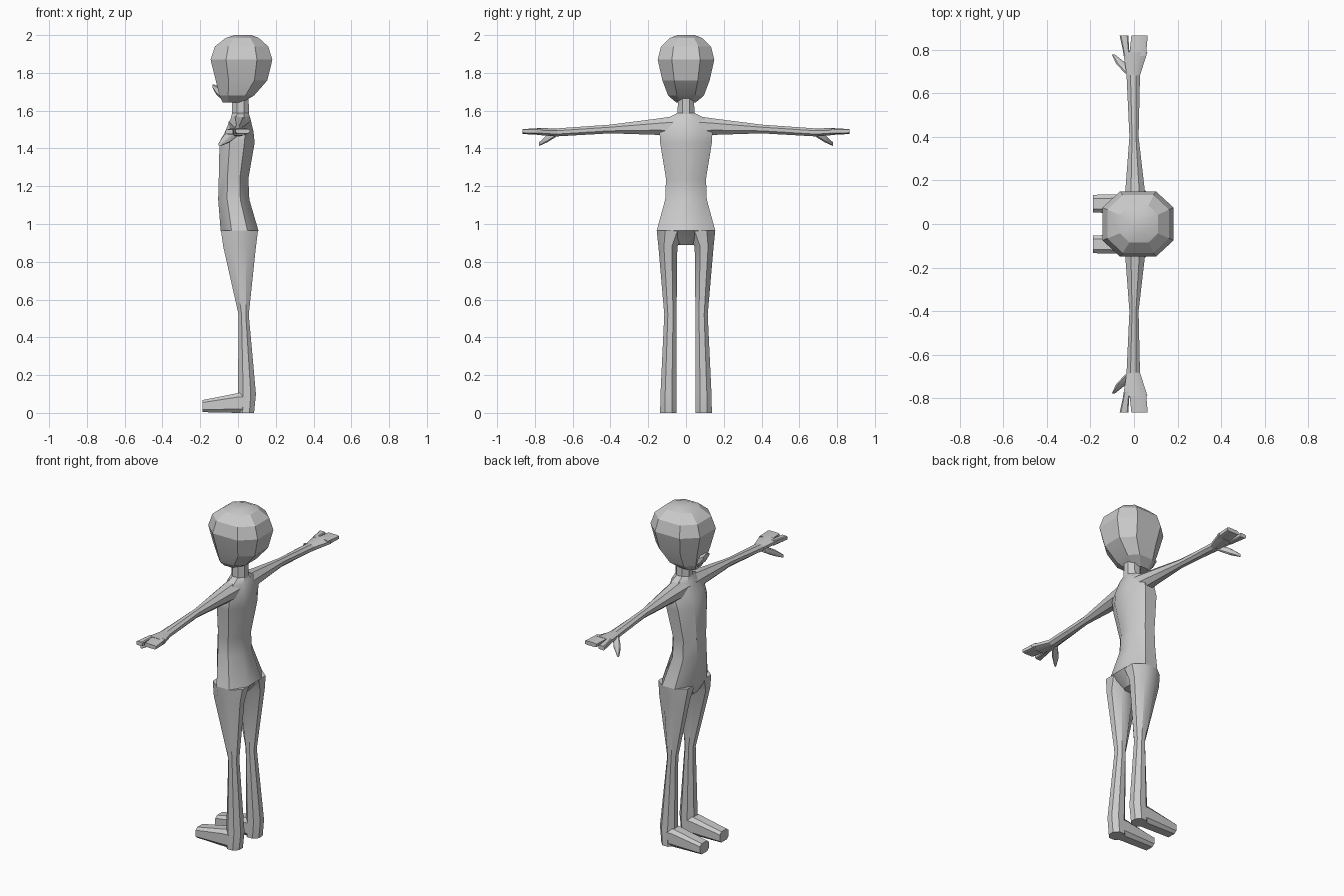
import bpy, bmesh, math
from mathutils import Vector


def loft(name, axis, sections, k=0.42, mirror=False, angle=35):
    """Skin eight-sided sections (pos, a0, a1, b0, b1) along an axis.
    (a, b) is (x, y) for z, (x, z) for y and (y, z) for x."""
    unit = [(1, -k), (1, k), (k, 1), (-k, 1), (-1, k), (-1, -k), (-k, -1), (k, -1)]
    bm = bmesh.new()
    rings = []
    for p, a0, a1, b0, b1 in sections:
        ring = []
        for u, v in unit:
            a = (a0 + a1) / 2 + u * (a1 - a0) / 2
            b = (b0 + b1) / 2 + v * (b1 - b0) / 2
            co = {'z': (a, b, p), 'y': (a, p, b), 'x': (p, a, b)}[axis]
            ring.append(bm.verts.new(co))
        rings.append(ring)
    for r, s in zip(rings, rings[1:]):
        for i in range(8):
            j = (i + 1) % 8
            bm.faces.new((r[i], r[j], s[j], s[i]))
    bm.faces.new(rings[0])
    bm.faces.new(rings[-1])
    bmesh.ops.recalc_face_normals(bm, faces=bm.faces)
    me = bpy.data.meshes.new(name)
    bm.to_mesh(me)
    bm.free()
    ob = bpy.data.objects.new(name, me)
    bpy.context.collection.objects.link(ob)
    bpy.ops.object.select_all(action='DESELECT')
    ob.select_set(True)
    bpy.context.view_layer.objects.active = ob
    bpy.ops.object.shade_smooth_by_angle(angle=math.radians(angle))
    if mirror:
        m = ob.modifiers.new("mirror", 'MIRROR')
        m.use_axis = (False, True, False)
        m.use_mirror_merge = False
    return ob


def sym(z, x0, x1, h):
    return (z, x0, x1, -h, h)


# Torso from crotch to the base of the neck
loft("torso", 'z', [
    sym(0.89, -0.06, 0.05, 0.05), sym(0.965, -0.092, 0.108, 0.155),
    sym(1.13, -0.105, 0.06, 0.11), sym(1.24, -0.102, 0.055, 0.106),
    sym(1.43, -0.098, 0.088, 0.137), sym(1.49, -0.068, 0.082, 0.14),
    sym(1.56, -0.038, 0.065, 0.10), sym(1.59, -0.03, 0.055, 0.042)])

# Neck
loft("neck", 'z', [sym(1.56, -0.032, 0.058, 0.045), sym(1.70, -0.03, 0.056, 0.042)])

# Head, faceted
loft("head", 'z', [
    sym(1.642, -0.08, 0.02, 0.05), sym(1.68, -0.098, 0.085, 0.095),
    sym(1.76, -0.118, 0.155, 0.125), sym(1.87, -0.145, 0.182, 0.15),
    sym(1.94, -0.122, 0.16, 0.132), sym(1.985, -0.065, 0.11, 0.085),
    sym(2.0, -0.02, 0.07, 0.045)], k=0.5, angle=20)

# Small beak-like mouth
loft("mouth", 'x', [
    (-0.135, -0.028, 0.028, 1.722, 1.74), (-0.115, -0.036, 0.036, 1.685, 1.735),
    (-0.07, -0.05, 0.05, 1.645, 1.73)], k=0.6, angle=20)

# Legs
loft("legs", 'z', [
    (0.0, 0.0, 0.085, 0.05, 0.137), (0.10, 0.0, 0.095, 0.05, 0.135),
    (0.52, 0.003, 0.057, 0.05, 0.115), (0.88, -0.078, 0.095, 0.046, 0.146),
    (0.965, -0.09, 0.106, 0.0, 0.155)], mirror=True)

# Feet
loft("feet", 'x', [
    (-0.187, 0.052, 0.134, 0.004, 0.068), (0.0, 0.05, 0.136, 0.0, 0.105),
    (0.04, 0.05, 0.136, 0.0, 0.105)], k=0.6, mirror=True)

# Arms
loft("arms", 'y', [
    (0.03, -0.05, 0.065, 1.46, 1.575), (0.15, -0.04, 0.05, 1.472, 1.558),
    (0.40, -0.021, 0.021, 1.48, 1.526), (0.70, -0.035, 0.028, 1.463, 1.505)],
    mirror=True)

# Palms, then the wide and narrow finger groups
loft("palms", 'y', [
    (0.68, -0.033, 0.027, 1.463, 1.506), (0.79, -0.05, 0.062, 1.472, 1.508)],
    mirror=True)
loft("wide_fingers", 'y', [
    (0.77, -0.022, 0.055, 1.475, 1.507), (0.865, -0.012, 0.063, 1.48, 1.503)],
    k=0.7, mirror=True)
loft("narrow_fingers", 'y', [
    (0.77, -0.045, -0.02, 1.473, 1.505), (0.865, -0.066, -0.026, 1.476, 1.5)],
    k=0.7, mirror=True)

# Thumbs, pointing forward and down
loft("thumbs", 'y', [
    (0.69, -0.04, 0.0, 1.46, 1.495), (0.735, -0.082, -0.035, 1.432, 1.472),
    (0.778, -0.102, -0.088, 1.413, 1.432)], k=0.6, mirror=True)
